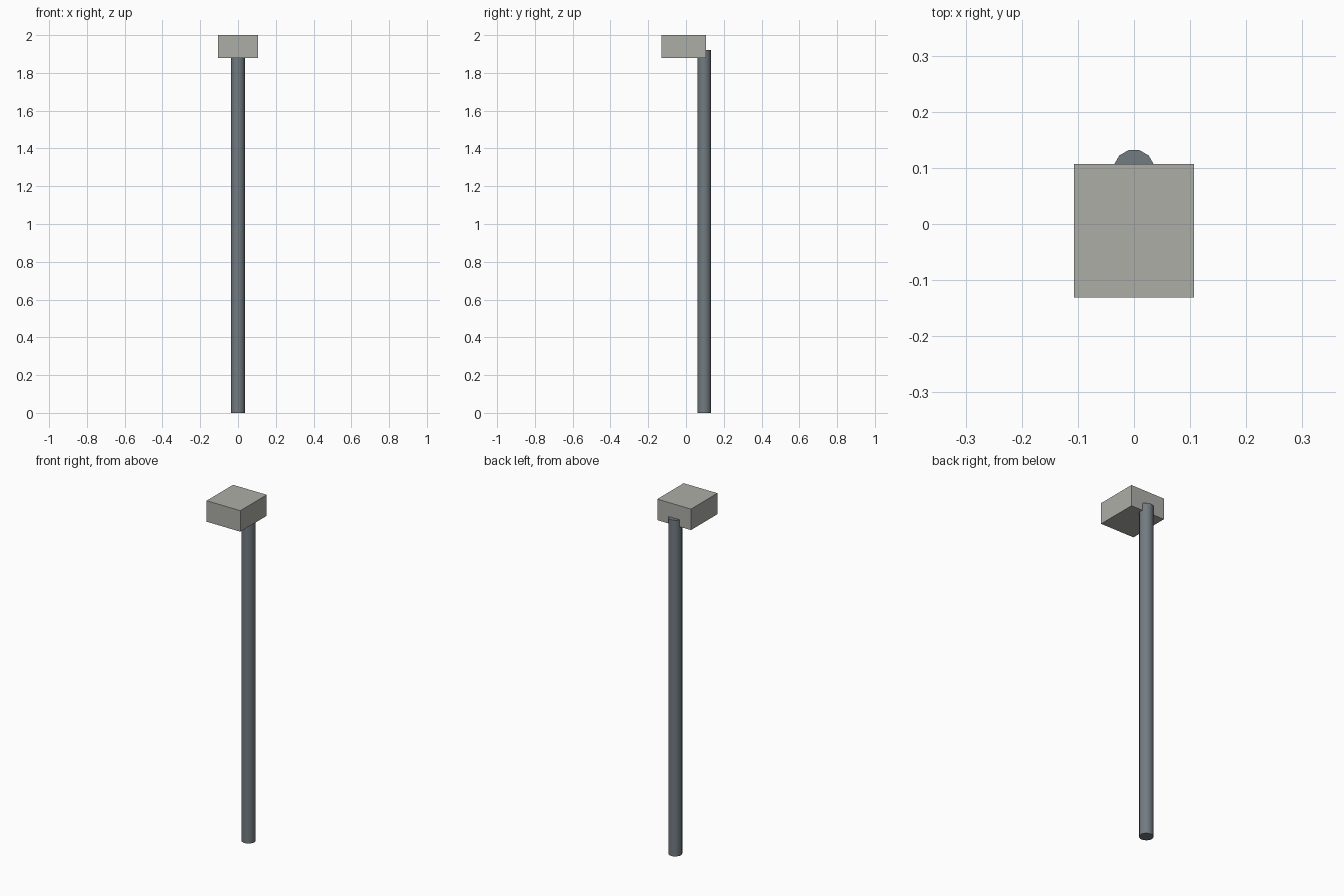
import bpy
import math

if "Cube" in bpy.data.objects:
    bpy.data.objects.remove(bpy.data.objects["Cube"])

# Round upright post, set into the back of the head
bpy.ops.mesh.primitive_cylinder_add(vertices=12, radius=0.037, depth=1.92,
                                    location=(0, 0.096, 0.96),
                                    rotation=(0, 0, math.radians(15)))
post = bpy.context.object
post.name = "post"
bpy.ops.object.transform_apply(location=False, rotation=True, scale=True)
bpy.ops.object.shade_smooth_by_angle(angle=math.radians(40))
post_mat = bpy.data.materials.new("post_grey")
post_mat.diffuse_color = (0.17, 0.20, 0.22, 1)
post_mat.use_nodes = True
post_mat.node_tree.nodes["Principled BSDF"].inputs["Base Color"].default_value = post_mat.diffuse_color
post.data.materials.append(post_mat)

# Box head on top
bpy.ops.mesh.primitive_cube_add(size=1, location=(0, -0.012, 1.94))
head = bpy.context.object
head.name = "box_head"
head.scale = (0.213, 0.238, 0.12)
bpy.ops.object.transform_apply(location=False, rotation=False, scale=True)
head_mat = bpy.data.materials.new("head_grey")
head_mat.diffuse_color = (0.42, 0.42, 0.39, 1)
head_mat.use_nodes = True
head_mat.node_tree.nodes["Principled BSDF"].inputs["Base Color"].default_value = head_mat.diffuse_color
head.data.materials.append(head_mat)
